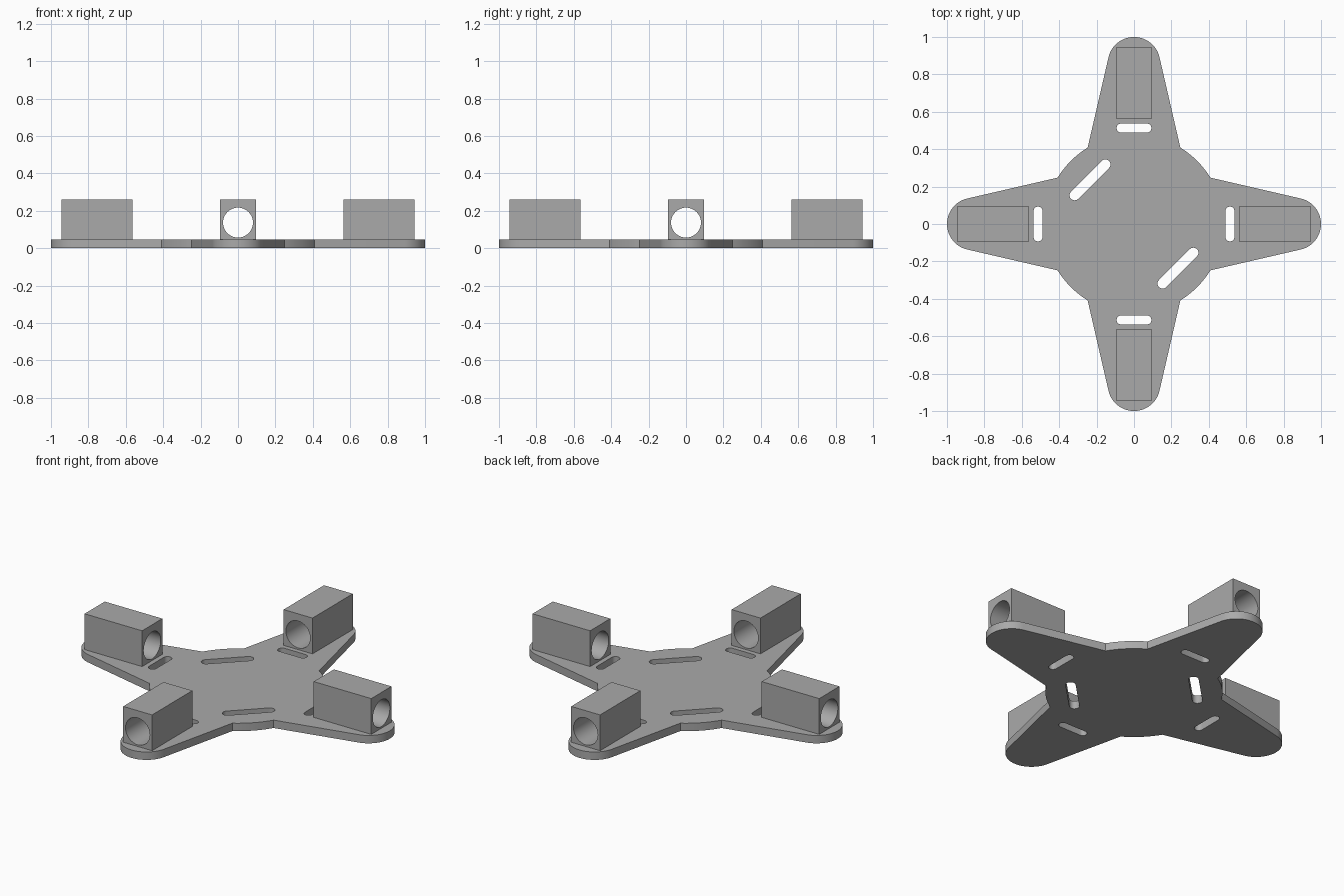
import bpy, bmesh, math
from mathutils import Matrix

if "Cube" in bpy.data.objects:
    bpy.data.objects.remove(bpy.data.objects["Cube"])

grey = bpy.data.materials.new("grey plastic")
grey.diffuse_color = (0.4, 0.4, 0.4, 1)
grey.use_nodes = True
grey.node_tree.nodes["Principled BSDF"].inputs["Base Color"].default_value = grey.diffuse_color

PLATE = 0.047  # plate thickness


def arc(cx, cy, r, a0, a1, n):
    """Points of an arc, angles in degrees."""
    return [(cx + r * math.cos(math.radians(a0 + (a1 - a0) * i / n)),
             cy + r * math.sin(math.radians(a0 + (a1 - a0) * i / n))) for i in range(n + 1)]


def slot(cx, cy, length, r, angle):
    """Stadium outline whose end centres are length apart."""
    dx = math.cos(math.radians(angle)) * length / 2
    dy = math.sin(math.radians(angle)) * length / 2
    return (arc(cx + dx, cy + dy, r, angle - 90, angle + 90, 12)
            + arc(cx - dx, cy - dy, r, angle + 90, angle + 270, 12))


def extruded(name, loops, depth, matrix):
    """Fill the first loop, with the others as holes, and extrude it about its middle."""
    curve = bpy.data.curves.new(name, 'CURVE')
    curve.dimensions = '2D'
    curve.fill_mode = 'BOTH'
    curve.extrude = depth / 2
    for loop in loops:
        spline = curve.splines.new('POLY')
        spline.points.add(len(loop) - 1)
        for p, (x, y) in zip(spline.points, loop):
            p.co = (x, y, 0, 1)
        spline.use_cyclic_u = True
    obj = bpy.data.objects.new(name, curve)
    bpy.context.collection.objects.link(obj)
    bpy.ops.object.select_all(action='DESELECT')
    obj.select_set(True)
    bpy.context.view_layer.objects.active = obj
    bpy.ops.object.convert(target='MESH')
    obj = bpy.context.object
    obj.name = name
    bm = bmesh.new()
    bm.from_mesh(obj.data)
    bmesh.ops.remove_doubles(bm, verts=bm.verts, dist=1e-5)
    bmesh.ops.recalc_face_normals(bm, faces=bm.faces)
    bm.transform(matrix)
    bm.to_mesh(obj.data)
    bm.free()
    obj.data.materials.clear()
    obj.data.materials.append(grey)
    bpy.ops.object.shade_smooth_by_angle(angle=math.radians(30))
    return obj


# Plate outline: four tapered round-tipped arms joined by arcs of a central disc
hub = math.hypot(0.248, 0.408)
hub_angle = math.degrees(math.atan2(0.248, 0.408))
outline = []
for k in range(4):
    a = 90 * k
    c, s = math.cos(math.radians(a)), math.sin(math.radians(a))
    outline += arc(0.86 * c, 0.86 * s, 0.14, a - 77, a + 77, 28)
    outline += arc(0, 0, hub, a + hub_angle, a + 90 - hub_angle, 12)

# Strap slots on each arm and two long diagonal slots
holes = []
for k in range(4):
    a = 90 * k
    holes.append(slot(0.513 * math.cos(math.radians(a)), 0.513 * math.sin(math.radians(a)),
                      0.138, 0.024, a + 90))
for side in (-1, 1):
    holes.append(slot(0.235 * side, -0.236 * side, 0.233, 0.027, 45))
extruded("base_plate", [outline] + holes, PLATE, Matrix.Translation((0, 0, PLATE / 2)))

# Bored motor blocks on the arms
half_w, top, y0, y1 = 0.095, 0.26, 0.565, 0.944
square = [(-half_w, PLATE), (half_w, PLATE), (half_w, top), (-half_w, top)]
bore = arc(0, 0.137, 0.08, 0, 360, 48)[:-1]
for k, name in enumerate(("back", "left", "front", "right")):
    m = (Matrix.Rotation(math.radians(90 * k), 4, 'Z')
         @ Matrix.Translation((0, (y0 + y1) / 2, 0))
         @ Matrix.Rotation(math.radians(90), 4, 'X'))
    extruded(name + "_motor_block", [square, bore], y1 - y0, m)
